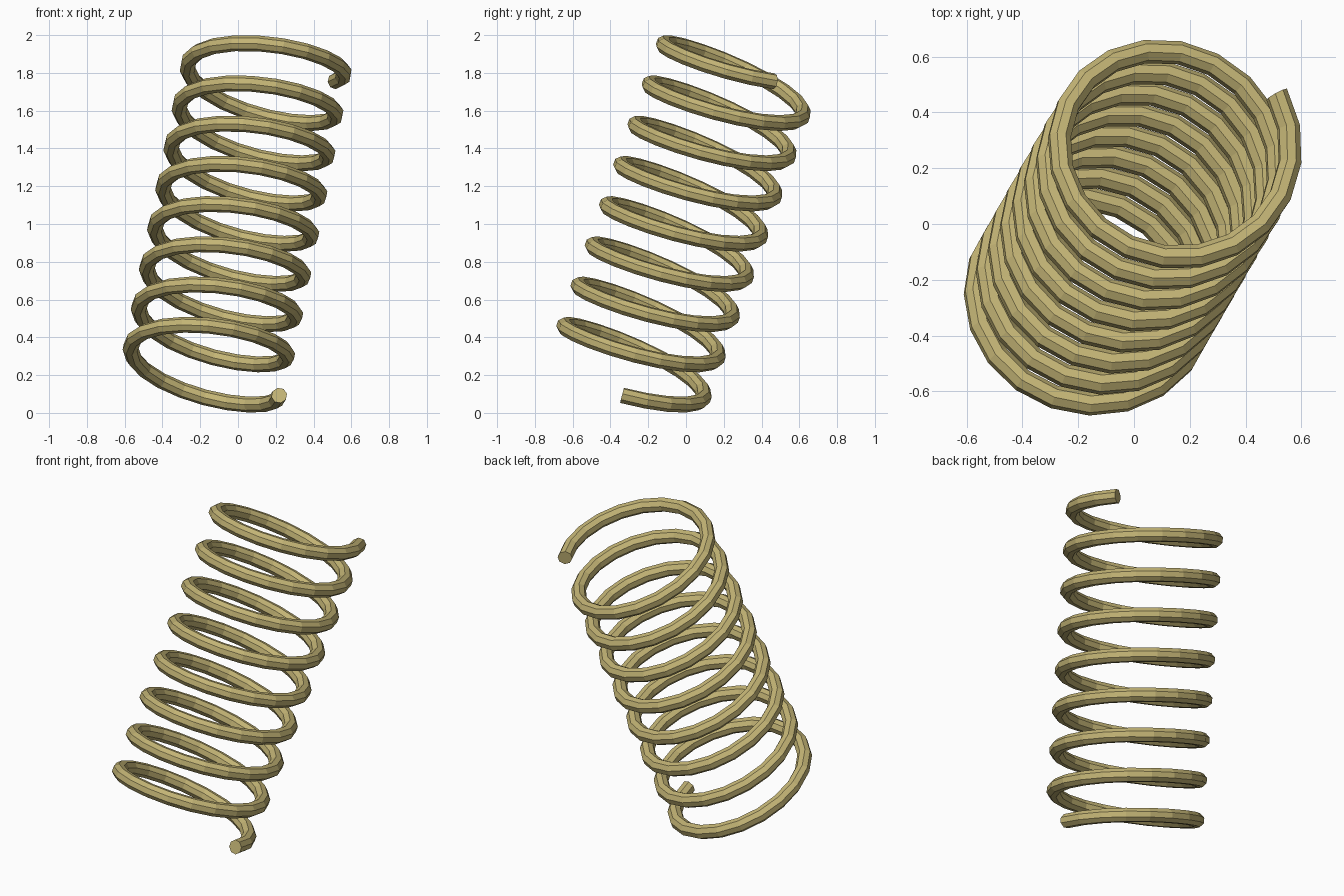
import bpy, bmesh
from math import sin, cos, pi, radians
from mathutils import Vector

if "Cube" in bpy.data.objects:
    bpy.data.objects.remove(bpy.data.objects["Cube"])

# Spring dimensions
R, WIRE, SIDES, SEGS = 0.412, 0.042, 8, 20
PITCH = Vector((0.043, 0.0750, 0.2130))       # axis advance per turn
BASE = Vector((-0.179, -0.300, 0.202))        # axis point at angle zero
START, END = radians(-62), radians(8 * 360 - 32)

# Tilted frame: axis, downhill direction, horizontal direction
axis = PITCH.normalized()
e2 = Vector((0, 0, 1)).cross(axis).normalized()
e1 = e2.cross(axis).normalized()


def helix(a):
    return BASE + PITCH * (a / (2 * pi)) + (e1 * cos(a) + e2 * sin(a)) * R


# Wire swept along the helix
bm = bmesh.new()
n = round((END - START) / (2 * pi) * SEGS)
rings = []
for i in range(n + 1):
    a = START + (END - START) * i / n
    p = helix(a)
    radial = e1 * cos(a) + e2 * sin(a)
    tangent = (e2 * cos(a) - e1 * sin(a)) * R + PITCH / (2 * pi)
    side = tangent.normalized().cross(radial)
    ring = []
    for k in range(SIDES):
        t = 2 * pi * (k + 0.5) / SIDES
        ring.append(bm.verts.new(p + (radial * cos(t) + side * sin(t)) * WIRE))
    rings.append(ring)
for r0, r1 in zip(rings, rings[1:]):
    for k in range(SIDES):
        j = (k + 1) % SIDES
        bm.faces.new((r0[k], r0[j], r1[j], r1[k]))

# End caps
bm.faces.new(rings[0])
bm.faces.new(rings[-1])
bmesh.ops.recalc_face_normals(bm, faces=bm.faces)

mesh = bpy.data.meshes.new("coil_spring")
bm.to_mesh(mesh)
bm.free()
spring = bpy.data.objects.new("coil_spring", mesh)
bpy.context.collection.objects.link(spring)

# Brass colour
mat = bpy.data.materials.new("brass")
mat.diffuse_color = (0.55, 0.46, 0.18, 1)
mat.use_nodes = True
mat.node_tree.nodes["Principled BSDF"].inputs["Base Color"].default_value = mat.diffuse_color
mesh.materials.append(mat)
